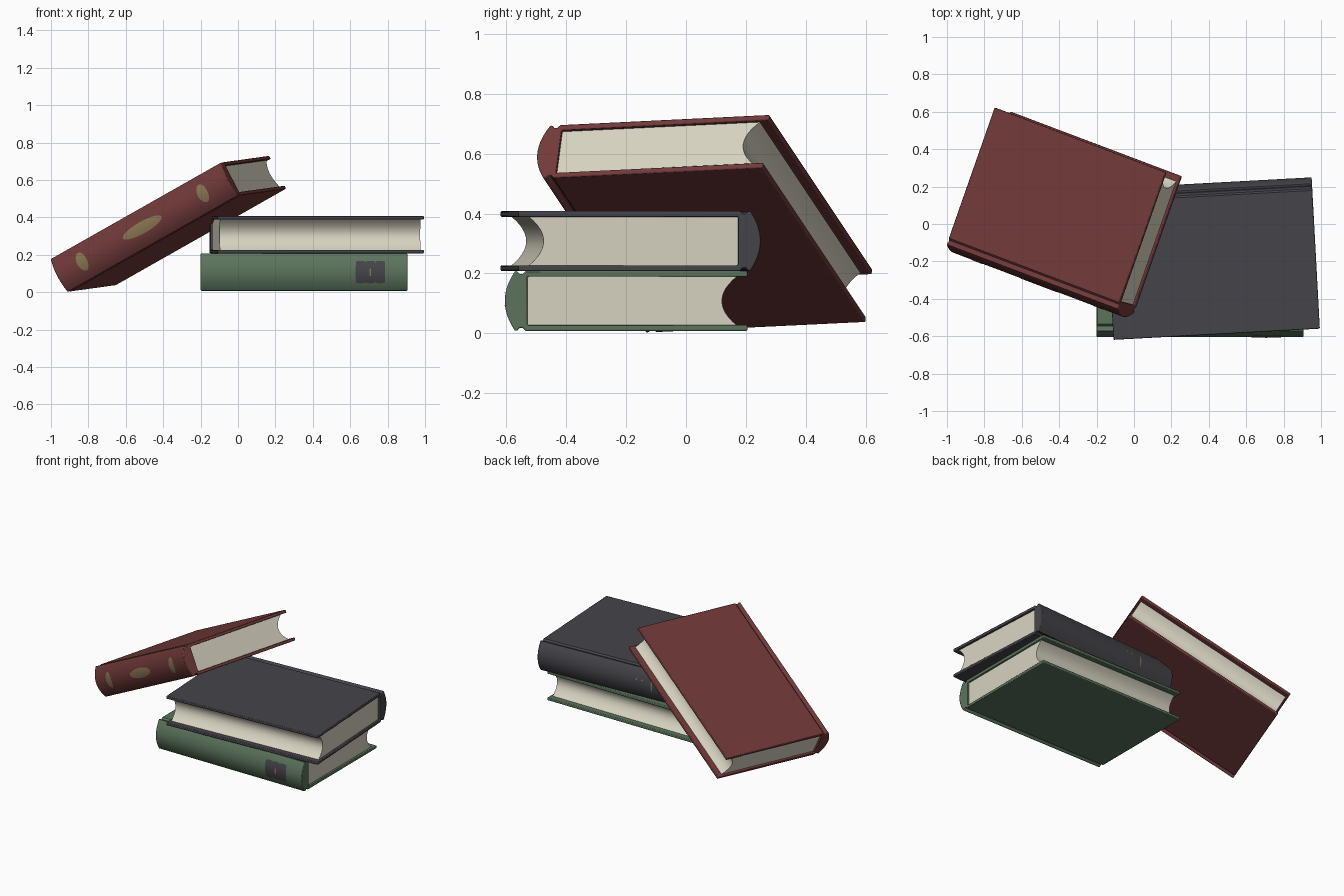
import bpy, bmesh, math
from mathutils import Matrix, Vector

cube = bpy.data.objects.get("Cube")
if cube:
    bpy.data.objects.remove(cube, do_unlink=True)


def material(name, rgb):
    m = bpy.data.materials.new(name)
    m.use_nodes = True
    m.diffuse_color = (*rgb, 1)
    m.node_tree.nodes["Principled BSDF"].inputs["Base Color"].default_value = (*rgb, 1)
    return m


RED = material("dark red cloth", (0.165, 0.042, 0.041))
GREY = material("charcoal cloth", (0.060, 0.058, 0.068))
GREEN = material("green cloth", (0.105, 0.175, 0.108))
PAPER = material("cream paper", (0.68, 0.65, 0.53))
GOLD = material("dull gold", (0.25, 0.18, 0.085))

# Shared book size: u runs along the spine, v from spine to fore edge, w is thickness
LENGTH, HALF_V, HALF_W, BOARD = 1.105, 0.405, 0.1, 0.019
SPINE_W = 0.09


def spine_v(w):
    return -HALF_V + 0.028 * (w / SPINE_W) ** 2


def finish(name, bm, mat, frame, bevel=0):
    mesh = bpy.data.meshes.new(name)
    bm.to_mesh(mesh)
    bm.free()
    mesh.materials.append(mat)
    ob = bpy.data.objects.new(name, mesh)
    bpy.context.collection.objects.link(ob)
    ob.matrix_world = frame
    bpy.ops.object.select_all(action="DESELECT")
    ob.select_set(True)
    bpy.context.view_layer.objects.active = ob
    bpy.ops.object.shade_smooth_by_angle(angle=math.radians(30))
    if bevel:
        b = ob.modifiers.new("soft edges", "BEVEL")
        b.width, b.segments = bevel, 2
        b.limit_method, b.angle_limit = "ANGLE", math.radians(50)
    return ob


def prism(name, outline, length, mat, frame, bevel=0):
    """Extrude a (v, w) outline along the spine direction."""
    bm = bmesh.new()
    face = bm.faces.new([bm.verts.new((-length / 2, v, w)) for v, w in outline])
    out = bmesh.ops.extrude_face_region(bm, geom=[face])
    moved = [g for g in out["geom"] if isinstance(g, bmesh.types.BMVert)]
    bmesh.ops.translate(bm, verts=moved, vec=(length, 0, 0))
    bmesh.ops.recalc_face_normals(bm, faces=bm.faces)
    return finish(name, bm, mat, frame, bevel)


def patch(name, u, half_u, half_w, mat, frame, roundness=1.0, lift=0.002, w=0):
    """Thin decoration hugging the spine: roundness 1 is an ellipse, 0 a rectangle."""
    bm = bmesh.new()
    bmesh.ops.create_grid(bm, x_segments=12, y_segments=12, size=1)
    for vert in bm.verts:
        x, y = vert.co.x, vert.co.y
        px = x * math.sqrt(1 - roundness * y * y / 2)
        py = w + half_w * y * math.sqrt(1 - roundness * x * x / 2)
        vert.co = (u + half_u * px, spine_v(py) - lift, py)
    return finish(name, bm, mat, frame)


def book(name, cloth, frame):
    # Case: boards, hinge grooves and rounded spine in one outline
    hinge = [(-0.335, HALF_W), (-0.345, 0.09), (-0.355, 0.089), (-0.364, 0.1), (-0.371, 0.099)]
    curve = [SPINE_W * (1 - i / 8) for i in range(17)]
    inner = HALF_W - BOARD
    outline = [(HALF_V, HALF_W)] + hinge
    outline += [(spine_v(w), w) for w in curve]
    outline += [(v, -w) for v, w in reversed(hinge)] + [(HALF_V, -HALF_W)]
    outline += [(HALF_V, -inner), (-0.33, -inner), (-0.33, inner), (HALF_V, inner)]
    prism(name + "_cover", outline, LENGTH, cloth, frame, 0.004)
    # Page block with a hollow fore edge
    steps = [inner * (i / 6 - 1) for i in range(13)]
    pages = [(0.37 - 0.05 * (1 - (w / inner) ** 2), w * 1.01) for w in steps]
    pages += [(-0.335, inner * 1.01), (-0.335, -inner * 1.01)]
    prism(name + "_pages", pages, LENGTH - 0.03, PAPER, frame)


# Bottom book, spine to the front
low = Matrix.Translation((0.353, -0.2, 0.108))
book("green_book", GREEN, low)
for i in range(3):
    patch(f"green_book_label_{i + 1}", 0.303 + 0.052 * i, 0.027, 0.06, GREY, low, 0.25, 0.002 + 0.0004 * i)
patch("green_book_label_mark", 0.355, 0.004, 0.02, GOLD, low, 0, 0.004)

# Middle book, spine to the back
mid = Matrix.Translation((0.42, -0.185, 0.308)) @ Matrix.Rotation(math.radians(183.1), 4, "Z")
book("charcoal_book", GREY, mid)
for i, (u, size) in enumerate([(0.17, 0.006), (0.21, 0.006), (0.28, 0.035)]):
    patch(f"charcoal_book_mark_{i + 1}", u, 0.005, size, GOLD, mid, 0.2, w=0.035 - size)

# Leaning book, resting on the corner of the stack
u = Vector((0.826, -0.312, 0.468)).normalized()
v = Vector((0.337, 0.937, 0.05))
v = (v - u * v.dot(u)).normalized()
lean = Matrix.Translation((-0.378, 0.057, 0.365)) @ Matrix((u, v, u.cross(v))).transposed().to_4x4()
book("red_book", RED, lean)
patch("red_book_centre_emblem", 0, 0.125, 0.032, GOLD, lean)
for side, s in (("right", -1), ("left", 1)):
    patch(f"red_book_{side}_emblem", 0.39 * s, 0.03, 0.052, GOLD, lean)
